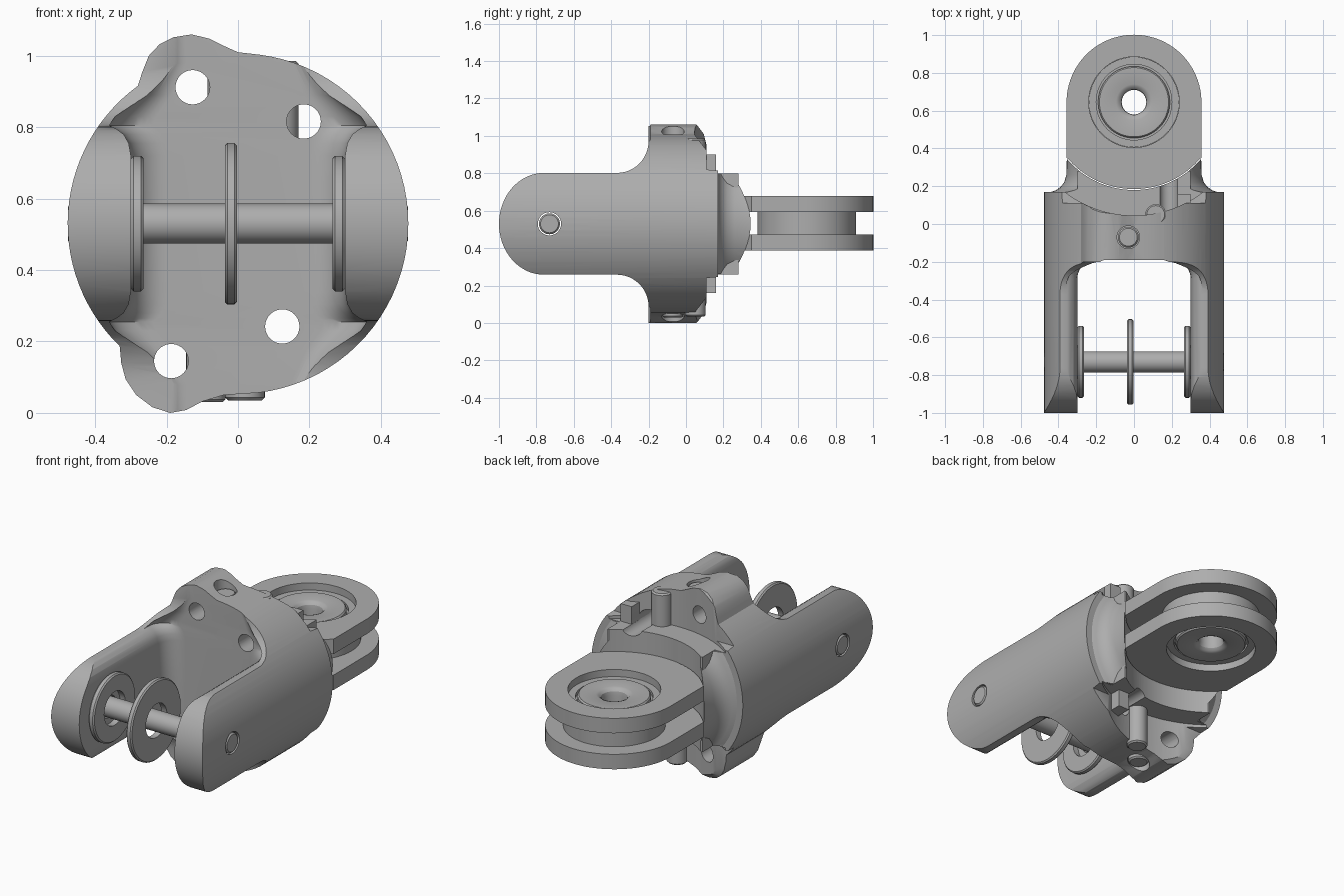
import bpy, bmesh
from math import sin, cos, pi, radians

if "Cube" in bpy.data.objects:
    bpy.data.objects.remove(bpy.data.objects["Cube"])

MID = 0.53          # height of the main axis
PIVOT_Y = 0.645     # rear pivot position
PIN_Y = -0.73       # front shaft position

steel = bpy.data.materials.new("grey steel")
steel.use_nodes = True
grey = (0.42, 0.42, 0.42, 1)
steel.diffuse_color = grey
steel.node_tree.nodes["Principled BSDF"].inputs["Base Color"].default_value = grey


def arc(cx, cy, r, start, end, n=16, ry=None):
    ry = ry or r
    angles = [radians(start + (end - start) * i / n) for i in range(n + 1)]
    return [(cx + r * cos(a), cy + ry * sin(a)) for a in angles]


def circle(cx, cy, r, n=64):
    return arc(cx, cy, r, 0, 360, n)[:-1]


def place(p, axis, t):
    u, v = p
    return {"x": (t, u, v), "y": (u, t, v), "z": (u, v, t)}[axis]


def loft(name, rings, closed=False):
    bm = bmesh.new()
    rows = [[bm.verts.new(p) for p in ring] for ring in rings]
    n = len(rows[0])
    pairs = list(zip(rows, rows[1:])) + ([(rows[-1], rows[0])] if closed else [])
    for a, b in pairs:
        for i in range(n):
            j = (i + 1) % n
            bm.faces.new((a[i], a[j], b[j], b[i]))
    if not closed:
        bm.faces.new(rows[0])
        bm.faces.new(rows[-1])
    bmesh.ops.recalc_face_normals(bm, faces=bm.faces)
    mesh = bpy.data.meshes.new(name)
    bm.to_mesh(mesh)
    bm.free()
    mesh.materials.append(steel)
    obj = bpy.data.objects.new(name, mesh)
    bpy.context.collection.objects.link(obj)
    return obj


def prism(name, outline, axis, start, end):
    return loft(name, [[place(p, axis, t) for p in outline] for t in (start, end)])


def rod(name, cx, cy, r, axis, start, end, bevel=0.008):
    """Round bar with chamfered ends."""
    steps = [(start, r - bevel), (start + bevel, r), (end - bevel, r), (end, r - bevel)]
    return loft(name, [[place(p, axis, t) for p in circle(cx, cy, rr, 40)] for t, rr in steps])


def lathe(name, section, cx, cy, axis):
    """Closed (radius, along) section turned around an axis."""
    rings = [[place((cx + r * cos(a), cy + r * sin(a)), axis, t) for r, t in section]
             for a in (2 * pi * i / 64 for i in range(64))]
    return loft(name, rings, True)


def box(name, x0, x1, y0, y1, z0, z1):
    return prism(name, [(x0, y0), (x1, y0), (x1, y1), (x0, y1)], "z", z0, z1)


def boolean(target, tool, operation="DIFFERENCE"):
    mod = target.modifiers.new("cut", "BOOLEAN")
    mod.operation, mod.solver, mod.object = operation, "EXACT", tool
    bpy.context.view_layer.objects.active = target
    bpy.ops.object.modifier_apply(modifier=mod.name)
    bpy.data.objects.remove(tool)


# Fork body: round front outline with an upper and a lower lug
outline = arc(0, MID, 0.477, -83, 83, 40)
outline += [(0.0, 1.01), (-0.04, 1.028), (-0.08, 1.048), (-0.13, 1.06), (-0.18, 1.052),
            (-0.22, 1.032), (-0.25, 1.0), (-0.268, 0.955)]
outline += arc(0, MID, 0.477, 126, 226, 28)
outline += [(-0.327, 0.14), (-0.315, 0.095), (-0.285, 0.05), (-0.24, 0.016), (-0.19, 0.0),
            (-0.145, 0.008), (-0.1, 0.032), (-0.04, 0.05)]
body = prism("fork_body", outline, "y", -1.1, 0.3)

# Side shape: rounded cheek tips, fillet into the plate, stepped back
half = arc(-0.76, 0, 0.24, 180, 90, 16, 0.272)
half += arc(-0.37, 0.442, 0.17, -90, 0, 12)
half += [(-0.2, 0.56), (0.03, 0.56), (0.065, 0.52), (0.095, 0.48), (0.11, 0.42),
         (0.11, 0.29), (0.17, 0.285)]
side = [(y, MID + d) for y, d in half] + [(y, MID - d) for y, d in reversed(half[1:])]
boolean(body, prism("side_shape", side, "x", -0.7, 0.7), "INTERSECT")

# Slot between the cheeks, widening above and below to round the cheek edges
slot = [(-0.3, -1.2), (0.3, -1.2)]
slot += arc(0.2, -0.29, 0.1, 0, 90, 10) + arc(-0.2, -0.29, 0.1, 90, 180, 10)
widths = [(0.19, 0.3), (0.225, 0.306), (0.25, 0.32), (0.265, 0.34), (0.275, 0.36),
          (0.3, 0.345), (0.36, 0.28), (0.45, 0.22), (0.65, 0.22)]
levels = [(-d, w) for d, w in reversed(widths)] + widths
boolean(body, loft("slot", [[(x * w / 0.3, y, MID + d) for x, y in slot] for d, w in levels]))

# Curved recesses in the back of the plate
for z0, z1 in ((0.8, 1.2), (-0.2, 0.26)):
    boolean(body, prism("recess", circle(0, PIVOT_Y, 0.6, 128), "z", z0, z1))

# Rear neck: concave flare with a curved seat for the pivot link
flare = [(0.15, 0.468), (0.17, 0.44), (0.178, 0.415), (0.195, 0.39), (0.22, 0.37),
         (0.26, 0.358), (0.37, 0.355)]
neck = loft("rear_neck", [[place(p, "y", y) for p in circle(0, MID, r)] for y, r in flare])
boolean(neck, box("band", -0.6, 0.6, 0, 0.6, 0.262, 0.798), "INTERSECT")
ledge = box("rear_ledge", -0.3, 0.3, 0.1, 0.28, 0.26, 0.8)
for part in (neck, ledge):
    boolean(part, prism("seat", circle(0, PIVOT_Y, 0.465, 128), "z", -0.2, 1.2))

# Upper and lower step blocks, the lower set shifted sideways
steps = [box("upper_step_block", 0.23, 0.3, 0, 0.16, 0.7, 0.9),
         box("lower_step_block", 0.17, 0.24, 0, 0.16, 0.16, 0.36)]

# Bolt holes running front to back
for x, z in ((-0.127, 0.912), (0.184, 0.816), (0.124, 0.242), (-0.187, 0.145)):
    for part in [body, neck, ledge] + steps:
        boolean(part, prism("bolt_hole", circle(x, z, 0.048, 40), "y", -0.5, 0.6))

# Vertical lug holes with sunken pins, and the standing pins behind them
for label, lug_x, pin_x, inner, outer, lug_end, pin_end in (
        ("upper", -0.03, 0.115, 0.8, 1.2, 1.0, 0.985),
        ("lower", -0.09, 0.02, 0.26, -0.2, 0.03, 0.035)):
    a, b = sorted((inner, outer))
    boolean(body, prism("lug_hole", circle(lug_x, -0.07, 0.06, 40), "z", a, b))
    a, b = sorted((inner, lug_end))
    rod(label + "_lug_pin", lug_x, -0.07, 0.055, "z", a, b)
    a, b = sorted((inner + (0.06 if inner < MID else -0.06), pin_end))
    rod(label + "_standing_pin", pin_x, 0.05, 0.055, "z", a, b)

# Cross shaft with washers
boolean(body, prism("shaft_hole", circle(PIN_Y, MID, 0.062, 48), "x", -0.7, 0.7))
rod("cross_shaft", PIN_Y, MID, 0.056, "x", -0.476, 0.476)


def washer(name, x, half_width, outer, inner):
    c, w = 0.007, half_width
    section = [(inner, x - w), (outer - c, x - w), (outer, x - w + c),
               (outer, x + w - c), (outer - c, x + w), (inner, x + w)]
    lathe(name, section, PIN_Y, MID, "x")


washer("centre_washer", -0.02, 0.017, 0.226, 0.095)
washer("left_washer", 0.282, 0.017, 0.19, 0.095)
washer("right_washer", -0.282, 0.017, 0.19, 0.095)

# Rear pivot link: two plates around a hub
LINK_Z = 0.533
link = arc(0, PIVOT_Y, 0.357, 0, 180, 48) + [(-0.357, 0.35)]
link += arc(0, PIVOT_Y, 0.46, 221, 319, 24) + [(0.357, 0.35)]
for name, z0, z1 in (("upper_link_plate", LINK_Z + 0.06, LINK_Z + 0.145),
                     ("lower_link_plate", LINK_Z - 0.145, LINK_Z - 0.06)):
    plate = prism(name, link, "z", z0, z1)
    boolean(plate, prism("link_hole", circle(0, PIVOT_Y, 0.24), "z", 0, 1))

# Hub with a flared bore, raised boss and surrounding groove
hub = [(0.065, 0.08), (0.069, 0.1), (0.08, 0.112), (0.095, 0.118), (0.183, 0.118),
       (0.19, 0.11), (0.19, 0.085), (0.2, 0.085), (0.2, 0.105), (0.239, 0.105),
       (0.239, 0.061), (0.264, 0.061)]
section = [(r, LINK_Z + h) for r, h in hub] + [(r, LINK_Z - h) for r, h in reversed(hub)]
lathe("link_hub", section, 0, PIVOT_Y, "z")

# Smooth the curved faces, keep the edges crisp
bpy.ops.object.select_all(action="DESELECT")
for obj in bpy.context.collection.objects:
    if obj.type == "MESH" and steel.name in obj.data.materials:
        obj.select_set(True)
        bpy.context.view_layer.objects.active = obj
bpy.ops.object.shade_smooth_by_angle(angle=radians(30))
